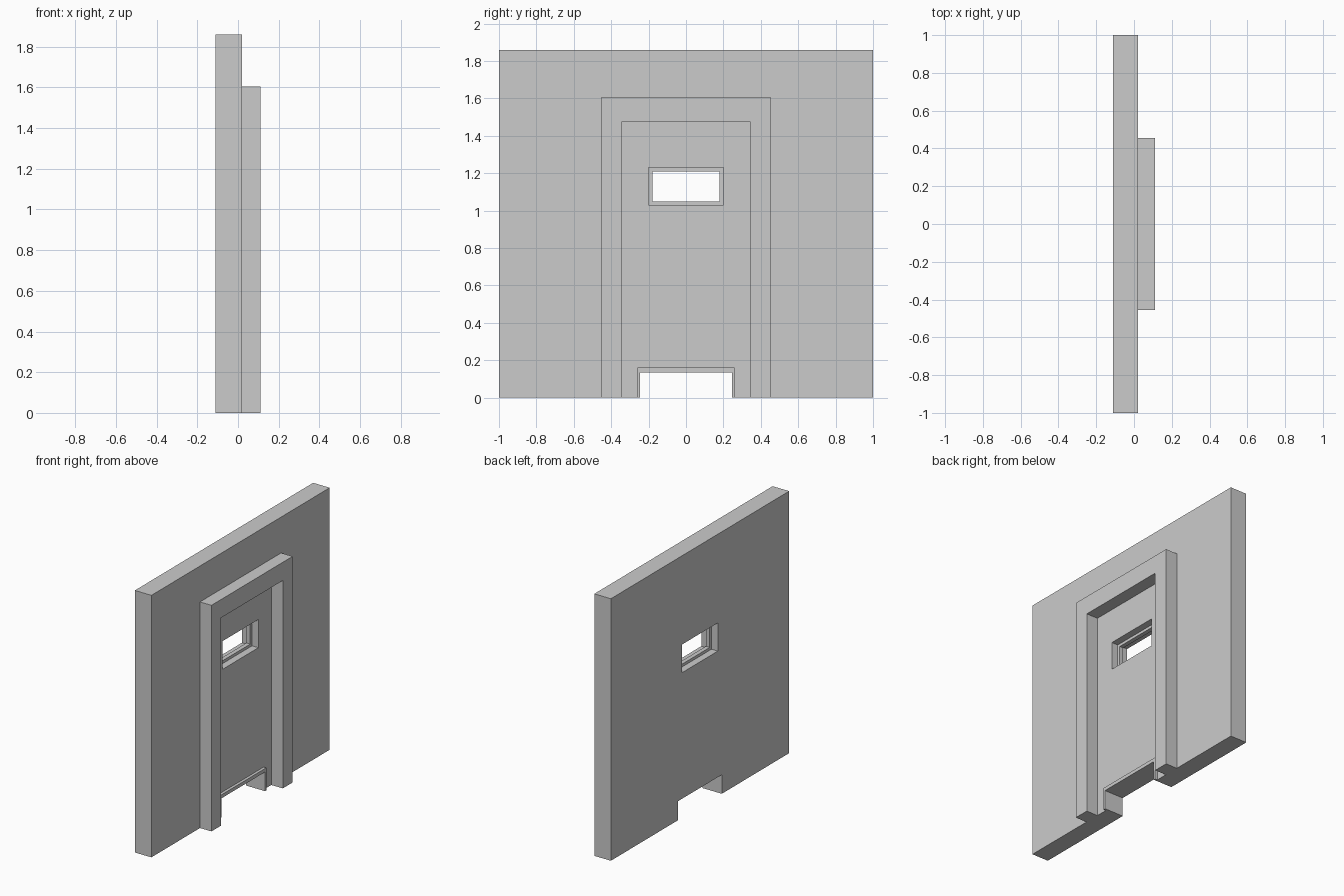
import bpy, bmesh
from math import pi

if "Cube" in bpy.data.objects:
    bpy.data.objects.remove(bpy.data.objects["Cube"])


def rect(w, z0, z1):
    """Rectangle outline in (y, z), w = half width."""
    return [(-w, z0), (w, z0), (w, z1), (-w, z1)]


def arch(w_out, z_out, w_in, z_in):
    """Square arch standing on the floor, open at the bottom."""
    return [(-w_out, 0), (-w_in, 0), (-w_in, z_in), (w_in, z_in),
            (w_in, 0), (w_out, 0), (w_out, z_out), (-w_out, z_out)]


def slab(name, outlines, x0, x1):
    """Fill the (y, z) outlines (later ones are holes) and extrude from x0 to x1."""
    cu = bpy.data.curves.new(name, 'CURVE')
    cu.dimensions = '2D'
    cu.fill_mode = 'BOTH'
    cu.extrude = (x1 - x0) / 2
    for pts in outlines:
        sp = cu.splines.new('POLY')
        sp.points.add(len(pts) - 1)
        for p, (y, z) in zip(sp.points, pts):
            p.co = (y, z, 0, 1)
        sp.use_cyclic_u = True
        sp.use_smooth = False
    ob = bpy.data.objects.new(name, cu)
    bpy.context.collection.objects.link(ob)
    ob.location.x = (x0 + x1) / 2
    ob.rotation_euler = (pi / 2, 0, pi / 2)
    bpy.ops.object.select_all(action='DESELECT')
    ob.select_set(True)
    bpy.context.view_layer.objects.active = ob
    bpy.ops.object.convert(target='MESH')
    # weld caps to sides and make the normals consistent
    ob = bpy.context.object
    bm = bmesh.new()
    bm.from_mesh(ob.data)
    bmesh.ops.remove_doubles(bm, verts=bm.verts, dist=1e-4)
    bmesh.ops.recalc_face_normals(bm, faces=bm.faces)
    for f in bm.faces:
        f.smooth = False
    bm.to_mesh(ob.data)
    bm.free()
    return ob


# Wall with a floor notch and a window opening
slab("wall", [arch(1.0, 1.86, 0.245, 0.135), rect(0.2, 1.03, 1.23)], -0.11, 0.02)
# Thin rim set halfway into the window opening
slab("window_rim", [rect(0.2, 1.03, 1.23), rect(0.18, 1.05, 1.21)], -0.06, -0.03)
# Raised door surround
slab("door_frame", [arch(0.455, 1.605, 0.345, 1.475)], 0.02, 0.11)
# Slim trim around the floor notch
slab("notch_trim", [arch(0.26, 0.16, 0.245, 0.135)], 0.02, 0.04)
